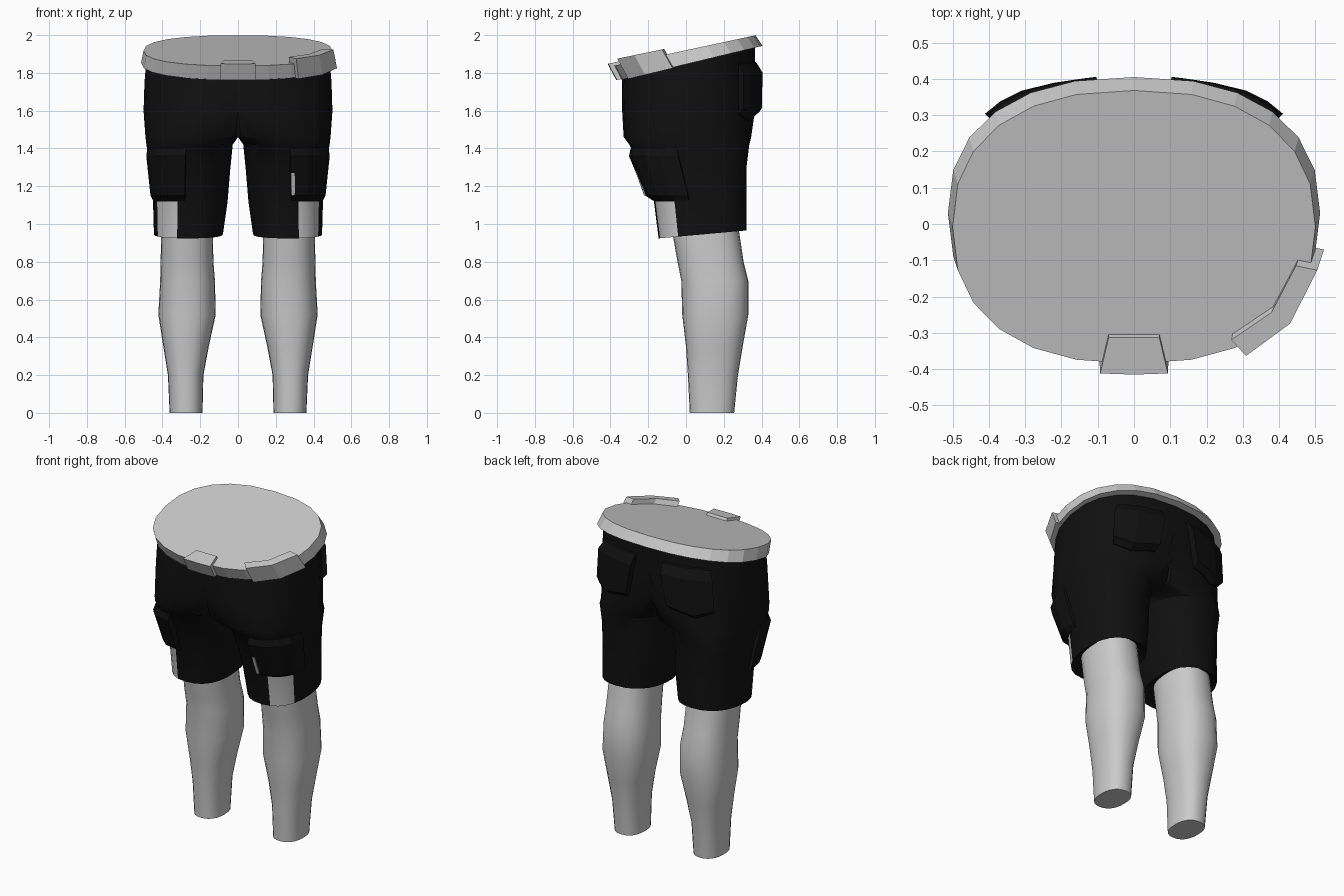
import bpy, bmesh
from math import sin, cos, radians, copysign, hypot

cube = bpy.data.objects.get("Cube")
if cube:
    bpy.data.objects.remove(cube)


def material(name, value):
    m = bpy.data.materials.new(name)
    m.use_nodes = True
    colour = (value, value, value, 1)
    m.diffuse_color = colour
    m.node_tree.nodes["Principled BSDF"].inputs["Base Color"].default_value = colour
    return m


GREY = material("light grey", 0.6)
BLACK = material("black cloth", 0.005)

# Ring: height, tilt along y, centre x, outer half width, inner half width, front y, back y
SHORTS = [
    (0.975, 0.09, 0.265, 0.13, 0.13, -0.07, 0.27),
    (0.937, 0.09, 0.265, 0.18, 0.185, -0.145, 0.32),
    (1.12, 0, 0.26, 0.19, 0.205, -0.17, 0.32),
    (1.3, 0, 0.255, 0.21, 0.215, -0.235, 0.32),
    (1.42, 0, 0.25, 0.235, 0.222, -0.30, 0.335),
    (1.46, 0, 0.18, 0.31, 0.3, -0.33, 0.345),
    (1.6, 0, 0.05, 0.45, 0.2, -0.338, 0.365),
    (1.75, 0.05, 0, 0.495, 0, -0.34, 0.365),
    (1.87, 0.2, 0, 0.485, 0, -0.335, 0.365),
]
LEG = [
    (0, 0, 0.275, 0.087, 0.087, 0.02, 0.255),
    (0.2, 0, 0.277, 0.094, 0.094, 0.01, 0.275),
    (0.35, 0, 0.275, 0.12, 0.12, 0, 0.30),
    (0.52, 0, 0.27, 0.152, 0.152, -0.02, 0.33),
    (0.7, 0, 0.267, 0.145, 0.145, -0.025, 0.33),
    (0.8, 0, 0.27, 0.14, 0.14, -0.045, 0.305),
    (1.0, 0, 0.27, 0.135, 0.135, -0.08, 0.275),
]
BELT = [
    (1.846, 0.24, 0, 0.513, 0.513, -0.345, 0.405),
    (1.92, 0.215, 0, 0.5, 0.5, -0.385, 0.368),
]


def soft(v, power=0.85):
    return copysign(abs(v) ** power, v)


def point(ring, angle, offset=0):
    """Point on a ring at an angle in degrees, pushed outwards by offset."""
    z, tilt, cx, outer, inner, front, back = ring
    c, s = soft(cos(radians(angle))), soft(sin(radians(angle)))
    dx = c * (outer if c > 0 else inner)
    dy = s * (back - front) / 2
    grow = 1 + offset / max(hypot(dx, dy), 0.01)
    x, y = cx + dx * grow, (front + back) / 2 + dy * grow
    if cx > 0:
        x = max(x, 0)
    return x, y, z + tilt * y


def ring_at(table, z):
    """Ring of a table at any height, the end segments running on."""
    i = 0
    while i < len(table) - 2 and z > table[i + 1][0]:
        i += 1
    a, b = table[i], table[i + 1]
    t = (z - a[0]) / (b[0] - a[0])
    return [p + (q - p) * t for p, q in zip(a, b)]


def build(name, loops, mats, mirror=False, smooth=None, open_middle=False, paint=None):
    """Skin a row of closed loops and cap both ends."""
    bm = bmesh.new()
    rows = [[bm.verts.new(p) for p in loop] for loop in loops]
    n = len(rows[0])
    for a, b in zip(rows, rows[1:]):
        for j in range(n):
            k = (j + 1) % n
            bm.faces.new((a[j], a[k], b[k], b[j]))
    bm.faces.new(rows[0])
    bm.faces.new(rows[-1])
    if open_middle:
        inside = [f for f in bm.faces if all(v.co.x < 0.0001 for v in f.verts)]
        bmesh.ops.delete(bm, geom=inside, context='FACES')
    bmesh.ops.recalc_face_normals(bm, faces=bm.faces)
    if paint:
        for f in bm.faces:
            f.material_index = int(paint(f.calc_center_median()))
    mesh = bpy.data.meshes.new(name)
    bm.to_mesh(mesh)
    bm.free()
    for m in mats:
        mesh.materials.append(m)
    if smooth:
        mesh.shade_smooth()
        mesh.set_sharp_from_angle(angle=radians(smooth))
    ob = bpy.data.objects.new(name, mesh)
    bpy.context.collection.objects.link(ob)
    if mirror:
        mod = ob.modifiers.new("Mirror", 'MIRROR')
        mod.merge_threshold = 0.0005
    return ob


def loft(name, table, mats, sides=24, **options):
    step = 360 / sides
    loops = [[point(r, -90 + step * j) for j in range(sides)] for r in table]
    return build(name, loops, mats, **options)


def wrap(name, table, stations, section, mat, **options):
    """Sweep a section around a body. Station: angle, thickness, lower edge dip."""
    middle = sum(p[0] for p in section) / len(section)
    loops = []
    for angle, thick, dip in stations:
        loops.append([point(ring_at(table, z - (dip if z < middle else 0)),
                            angle, off * thick if off > 0 else off)
                      for z, off in section])
    return build(name, loops, [mat], **options)


# Bare lower legs
loft("legs", LEG, [GREY], mirror=True, smooth=40)

# Shorts, with a pale panel at the front outer corner of each hem
loft("shorts", SHORTS, [BLACK, GREY], mirror=True, smooth=40, open_middle=True,
     paint=lambda c: 0.98 < c.z < 1.1 and c.x > 0.31 and c.y < -0.03)

# Cargo pockets on the thighs
wrap("cargo_pockets", SHORTS,
     [(-86, 1, 0), (-65, 1.1, 0), (-45, 1, 0), (-28, 0.8, 0), (-10, 0.4, 0)],
     [(1.41, -0.02), (1.40, 0.005), (1.36, 0.035), (1.15, 0.035), (1.125, 0.005), (1.125, -0.02)],
     BLACK, mirror=True)

# Pale tab on the left cargo pocket
wrap("pocket_tab", SHORTS, [(-86, 1, 0), (-82, 1, 0)],
     [(1.27, 0.034), (1.27, 0.041), (1.15, 0.041), (1.15, 0.034)], GREY)

# Pointed back pockets
wrap("back_pockets", SHORTS,
     [(46, 1, 0), (54, 1.1, 0.015), (64, 1.1, 0.035), (74, 1, 0.015), (82, 1, 0)],
     [(1.82, -0.02), (1.81, 0.01), (1.77, 0.045), (1.61, 0.04), (1.58, 0.005), (1.58, -0.02)],
     BLACK, mirror=True)

# Tilted belt with a closed top
loft("belt", BELT, [GREY])

# Front buckle
wrap("buckle", BELT, [(-97.5, 1, 0), (-90, 1, 0), (-82.5, 1, 0)],
     [(1.85, 0.022), (1.935, 0.022), (1.935, -0.08), (1.85, -0.08)], GREY)

# Pouch on the left front of the belt
wrap("belt_pouch", BELT, [(-57, 1, 0), (-36, 1, 0), (-12, 1, 0)],
     [(1.842, 0.02), (1.95, 0.02), (1.95, -0.04), (1.842, -0.04)], GREY)
